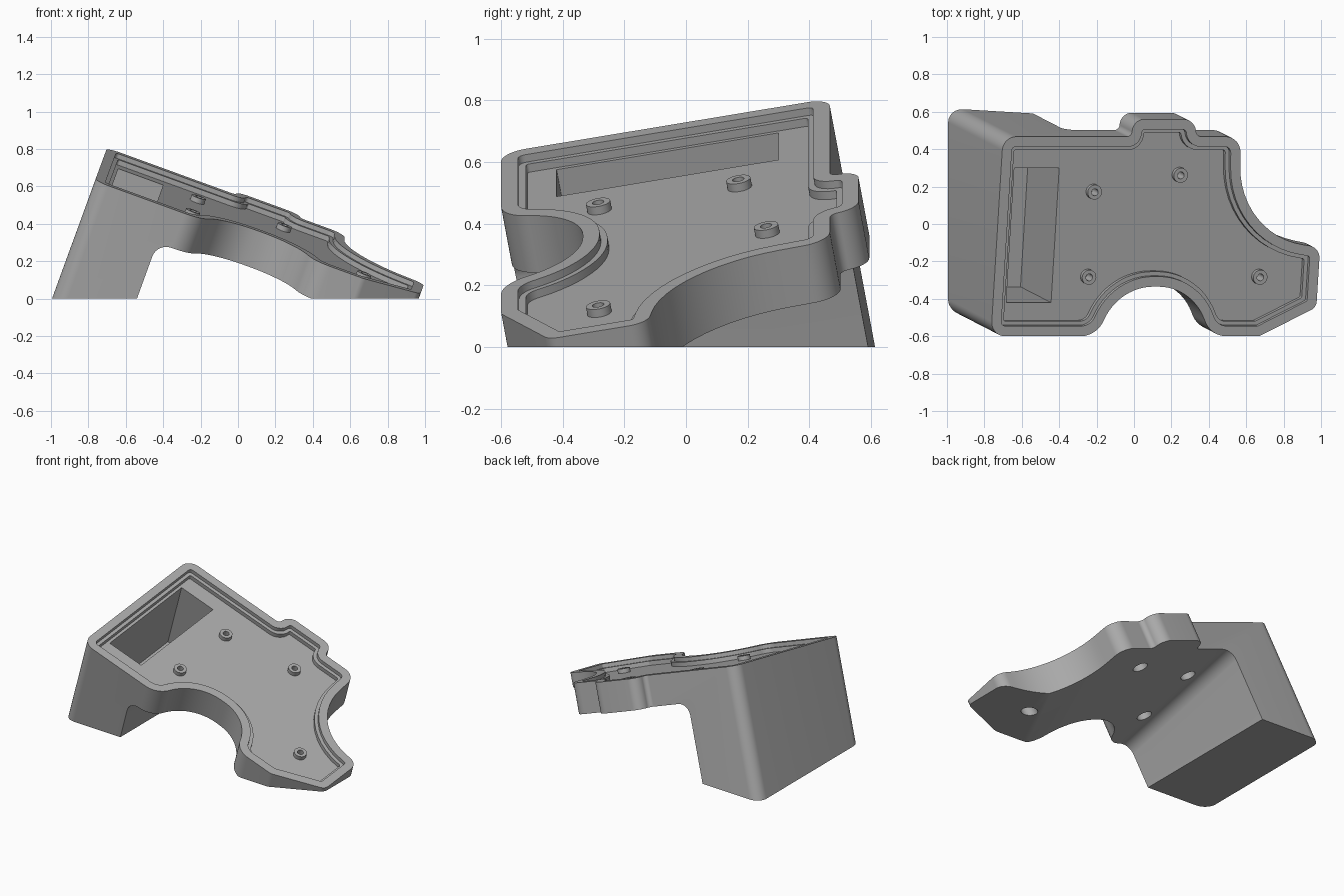
import bpy, bmesh, math
from mathutils import Vector, Matrix

cube = bpy.data.objects.get("Cube")
if cube:
    bpy.data.objects.remove(cube)

# One plain grey plastic
grey = bpy.data.materials.new("grey plastic")
grey.use_nodes = True
colour = (0.4, 0.4, 0.4, 1)
grey.diffuse_color = colour
grey.node_tree.nodes["Principled BSDF"].inputs["Base Color"].default_value = colour

# Tilted frame of the top face: u across, v back, w up out of the face
tilt = (Matrix.Translation((0, 0, 0.464))
        @ Matrix.Rotation(math.radians(20), 4, 'Y')
        @ Matrix.Rotation(math.radians(10), 4, 'X'))
U, V, W = (tilt.col[i].to_3d() for i in range(3))


def to_plane(x, y, w=0.0):
    """Plan position (x, y) at depth w to tilted (u, v)."""
    v = (y - W.y * w) / V.y
    return Vector(((x - V.x * v - W.x * w) / U.x, v))


def inset(corners, d):
    """Move each edge of a counter-clockwise outline inward by d."""
    out = []
    for i, (p, r) in enumerate(corners):
        a = (p - corners[i - 1][0]).normalized()
        b = (corners[(i + 1) % len(corners)][0] - p).normalized()
        na, nb = Vector((-a.y, a.x)), Vector((-b.y, b.x))
        convex = a.x * b.y - a.y * b.x > 0
        out.append((p + (na + nb) * d / (1 + na.dot(nb)),
                    max(r - d, 0.012) if convex else r + d))
    return out


def fillet(corners, steps=12):
    """Round every corner, shrinking radii that do not fit their edges."""
    n = len(corners)
    pts = [c[0] for c in corners]
    dirs = [(pts[(i + 1) % n] - pts[i]).normalized() for i in range(n)]
    turn = [dirs[i - 1].angle_signed(dirs[i]) for i in range(n)]
    t = [corners[i][1] * math.tan(abs(turn[i]) / 2) for i in range(n)]
    scale = [1.0] * n
    for i in range(n):
        j = (i + 1) % n
        fit = 0.98 * (pts[j] - pts[i]).length / max(t[i] + t[j], 1e-6)
        scale[i], scale[j] = min(scale[i], fit), min(scale[j], fit)
    out = []
    for i in range(n):
        if t[i] < 1e-6:
            out.append(pts[i])
            continue
        s = t[i] * scale[i]
        r = s / math.tan(abs(turn[i]) / 2)
        start, end = pts[i] - dirs[i - 1] * s, pts[i] + dirs[i] * s
        to_centre = ((start + end) / 2 - pts[i]).normalized()
        centre = pts[i] + to_centre * math.hypot(r, s)
        a, b = start - centre, end - centre
        sweep = a.angle_signed(b)
        for k in range(steps + 1):
            q = -sweep * k / steps
            out.append(centre + Matrix.Rotation(q, 2) @ a)
    return out


def make(name, points, direction):
    """Solid from a planar loop of world points pushed along a vector."""
    bm = bmesh.new()
    face = bm.faces.new([bm.verts.new(p) for p in points])
    ext = bmesh.ops.extrude_face_region(bm, geom=[face])
    moved = [g for g in ext["geom"] if isinstance(g, bmesh.types.BMVert)]
    bmesh.ops.translate(bm, verts=moved, vec=direction)
    bmesh.ops.recalc_face_normals(bm, faces=bm.faces)
    mesh = bpy.data.meshes.new(name)
    bm.to_mesh(mesh)
    bm.free()
    mesh.materials.append(grey)
    obj = bpy.data.objects.new(name, mesh)
    bpy.context.collection.objects.link(obj)
    return obj


def plate(name, outline, w0, w1):
    return make(name, [tilt @ Vector((p.x, p.y, w0)) for p in outline], W * (w1 - w0))


def disc(name, centre, radius, w0, w1, sides=32):
    ring = [centre + radius * Vector((math.cos(a), math.sin(a)))
            for a in (math.tau * k / sides for k in range(sides))]
    return plate(name, ring, w0, w1)


def combine(body, tool, operation):
    """Apply a boolean to the body and drop the tool."""
    tool.hide_render = True
    mod = body.modifiers.new("boolean", 'BOOLEAN')
    mod.operation, mod.object, mod.solver = operation, tool, 'EXACT'
    bpy.context.view_layer.update()
    graph = bpy.context.evaluated_depsgraph_get()
    mesh = bpy.data.meshes.new_from_object(body.evaluated_get(graph))
    body.modifiers.clear()
    body.data = mesh
    bpy.data.objects.remove(tool)


# Case outline in plan: x, y, corner radius, counter-clockwise
plan = [
    (-0.765, -0.60, 0.08), (-0.20, -0.60, 0.14),
    (-0.08, -0.335, 0.30), (0.31, -0.335, 0.30), (0.41, -0.60, 0.14),
    (0.67, -0.60, 0.06), (0.975, -0.445, 0.05), (0.995, -0.125, 0.07),
    (0.565, -0.06, 0.45), (0.57, 0.467, 0.09),
    (0.335, 0.467, 0.035), (0.325, 0.56, 0.08),
    (-0.005, 0.56, 0.08), (-0.012, 0.467, 0.035), (-0.70, 0.467, 0.075),
]
outline = [(to_plane(x, y), r) for x, y, r in plan]
FLOOR, UNDER = -0.054, -0.2

# Case body, hanging square to the tilted top
case = plate("case", fillet(outline), 0, -1.3)

# Clear the underside, leaving the tall block at the left
profile = [(Vector(p), r) for p, r in (((-0.349, -3), 0), ((3, -3), 0),
                                       ((3, UNDER), 0), ((-0.349, UNDER), 0.08))]
combine(case, make("under_cutter", [tilt @ Vector((p.x, -2, p.y)) for p in fillet(profile)],
                   V * 4), 'DIFFERENCE')

# Flat foot on the ground
combine(case, make("ground_cutter", [(-3, -3, 0), (3, -3, 0), (3, 3, 0), (-3, 3, 0)],
                   Vector((0, 0, -3))), 'DIFFERENCE')

# Stepped lid recess, then the tray
combine(case, plate("lid_cutter", fillet(inset(outline, 0.055)), -0.026, 0.1), 'DIFFERENCE')
combine(case, plate("tray_cutter", fillet(inset(outline, 0.077)), FLOOR, 0.1), 'DIFFERENCE')

# Deep well in the block
well = [Vector(p) for p in ((-0.68, -0.436), (-0.425, -0.436), (-0.425, 0.295), (-0.68, 0.295))]
combine(case, plate("well_cutter", well, FLOOR - 0.485, 0.0), 'DIFFERENCE')

# Standoffs with screw holes and counterbores below
for x, y in ((-0.21, 0.17), (0.25, 0.26), (-0.24, -0.285), (0.675, -0.285)):
    spot = to_plane(x, y, -0.028)
    combine(case, disc("standoff", spot, 0.04, FLOOR - 0.02, -0.026), 'UNION')
    combine(case, disc("screw_cutter", spot, 0.019, -0.6, 0.1), 'DIFFERENCE')
    combine(case, disc("bore_cutter", spot, 0.048, -0.6, -0.115), 'DIFFERENCE')

# Smooth curves, sharp edges
bpy.ops.object.select_all(action='DESELECT')
case.select_set(True)
bpy.context.view_layer.objects.active = case
bpy.ops.object.shade_smooth_by_angle(angle=math.radians(25))
